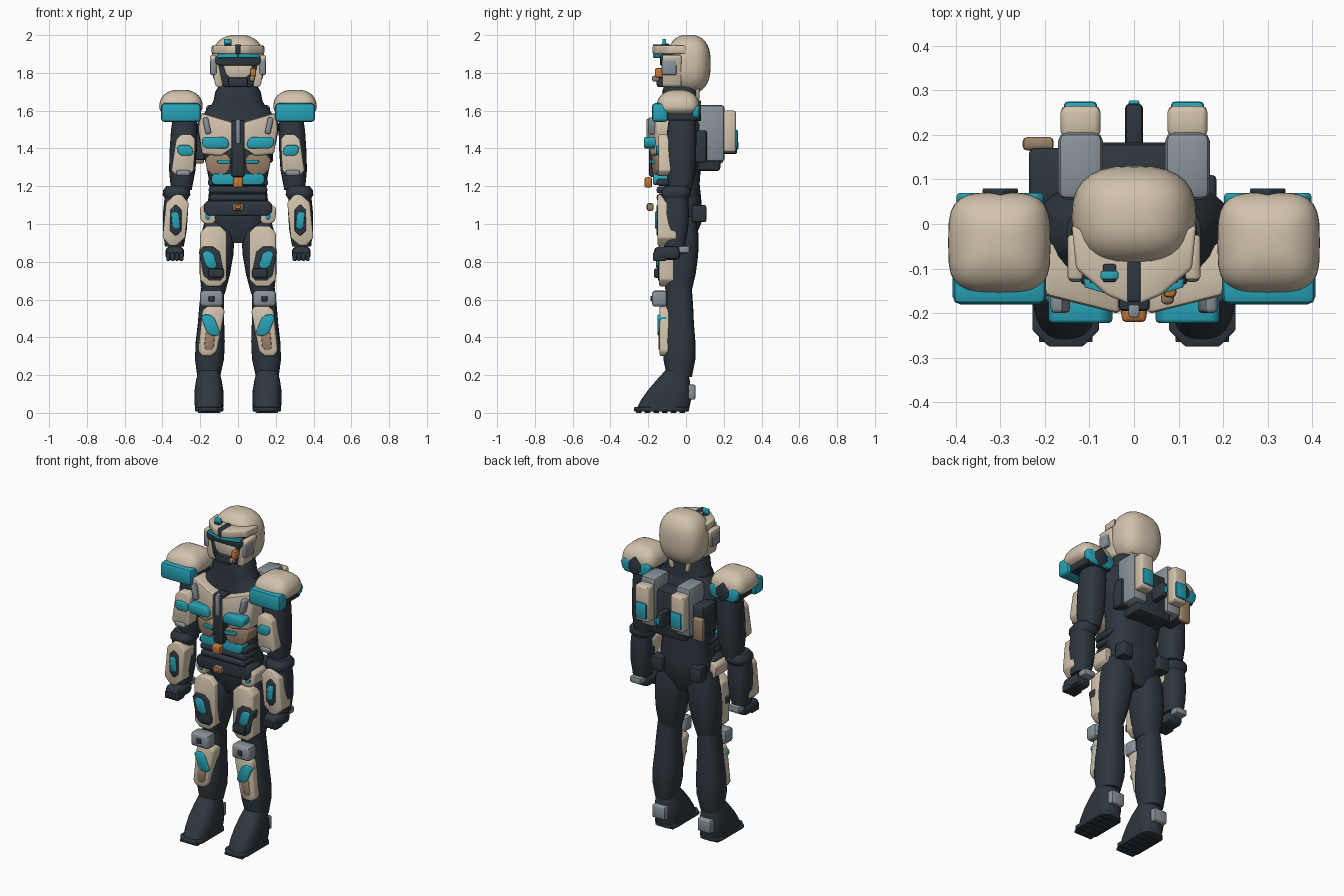
import bpy, bmesh, math
from mathutils import Vector, Matrix

cube = bpy.data.objects.get("Cube")
if cube:
    bpy.data.objects.remove(cube, do_unlink=True)


def material(name, *color):
    made = bpy.data.materials.new(name)
    made.use_nodes = True
    made.diffuse_color = (*color, 1)
    made.node_tree.nodes["Principled BSDF"].inputs["Base Color"].default_value = (*color, 1)
    return made


SAND = material("sand armour", .64, .54, .41)
DARK = material("dark suit", .027, .038, .049)
TEAL = material("teal panel", .02, .37, .48)
GREY = material("grey metal", .25, .29, .32)
TAN = material("tan leather", .33, .22, .14)
ORANGE = material("orange accent", .55, .19, .04)


def finish(name, mat, bm, mirror):
    bmesh.ops.recalc_face_normals(bm, faces=bm.faces[:])
    mesh = bpy.data.meshes.new(name)
    bm.to_mesh(mesh)
    bm.free()
    for face in mesh.polygons:
        face.use_smooth = True
    mesh.set_sharp_from_angle(angle=math.radians(45))
    mesh.materials.append(mat)
    part = bpy.data.objects.new(name, mesh)
    bpy.context.scene.collection.objects.link(part)
    if mirror:
        part.modifiers.new("Mirror", 'MIRROR').use_mirror_merge = False


def soften(bm, width):
    bmesh.ops.recalc_face_normals(bm, faces=bm.faces[:])
    bmesh.ops.bevel(bm, geom=bm.edges[:], offset=width, segments=2, profile=.5,
                    affect='EDGES', clamp_overlap=True)


def skin(bm, loops):
    """Closed surface through rings of vertices."""
    for lower, upper in zip(loops, loops[1:]):
        for i in range(len(lower)):
            bm.faces.new((lower[i - 1], lower[i], upper[i], upper[i - 1]))
    bm.faces.new(loops[0])
    bm.faces.new(loops[-1])


def box(name, mat, at, size, bevel=.01, mirror=False, tilt=0):
    """Rounded box, optionally rolled about the y axis."""
    bm = bmesh.new()
    bmesh.ops.create_cube(bm, size=1)
    bmesh.ops.scale(bm, vec=Vector(size), verts=bm.verts)
    soften(bm, bevel)
    bm.transform(Matrix.Translation(at) @ Matrix.Rotation(math.radians(tilt), 4, 'Y'))
    finish(name, mat, bm, mirror)


def plate(name, mat, outline, start, thick, bevel=.008, mirror=False, flat=False, slope=0):
    """Extruded outline, upright or flat; slope sweeps an upright plate back along its sides."""
    bm = bmesh.new()
    loops = []
    for depth in (start, start + thick):
        loops.append([bm.verts.new((a, b, depth) if flat else (a, depth + slope * abs(a), b))
                      for a, b in outline])
    skin(bm, loops)
    soften(bm, bevel)
    finish(name, mat, bm, mirror)


def panel(name, mat, at, size, start, thick=.05, cut=.25, lean=0, taper=0, **options):
    """Plate with an eight-sided outline: a rectangle with cut corners, leaned and tapered."""
    half_w, half_h = size[0] / 2, size[1] / 2
    trim = cut * min(size)
    outline = []
    for sx, sy, side_first in ((1, -1, False), (1, 1, True), (-1, 1, False), (-1, -1, True)):
        ends = [(half_w - trim, half_h), (half_w, half_h - trim)]
        for a, b in reversed(ends) if side_first else ends:
            v = sy * b
            outline.append((at[0] + sx * a * (1 + taper * v / half_h) + lean * v, at[1] + v))
    plate(name, mat, outline, start, thick, **options)


def loft(name, mat, rings, power, mirror, sides=28):
    """Skin of superellipse rings given as (centre, radius x, radius y)."""
    bm = bmesh.new()
    loops = []
    for centre, rx, ry in rings:
        loop = []
        for i in range(sides):
            c, s = math.cos(math.tau * i / sides), math.sin(math.tau * i / sides)
            offset = Vector((rx * math.copysign(abs(c) ** (2 / power), c),
                             ry * math.copysign(abs(s) ** (2 / power), s), 0))
            loop.append(bm.verts.new(centre + offset))
        loops.append(loop)
    skin(bm, loops)
    finish(name, mat, bm, mirror)


def limb(name, mat, low, high, radii, depth=(1.1, 1.1), power=2.5, mirror=True):
    """Evenly spaced rings from low to high; depth is y radius over x radius at each end."""
    rings = []
    for i, radius in enumerate(radii):
        t = i / (len(radii) - 1)
        ratio = depth[0] + (depth[1] - depth[0]) * t
        rings.append((Vector(low).lerp(Vector(high), t), radius, radius * ratio))
    loft(name, mat, rings, power, mirror)


def shell(name, mat, at, rx, ry, drop, rise, round_by, power, mirror=False, steps=9):
    """Rounded dome with its own drop below and rise above the widest ring."""
    rings = []
    for i in range(-steps + 1, steps):
        u = math.sin(math.pi / 2 * i / steps)
        k = (1 - abs(u) ** round_by) ** (1 / round_by)
        rings.append((Vector(at) + Vector((0, 0, u * (rise if u > 0 else drop))), rx * k, ry * k))
    loft(name, mat, rings, power, mirror)


# Head and helmet
shell("helmet", SAND, at=(0, .015, 1.85), rx=.14, ry=.116, drop=.16, rise=.152, round_by=2.5, power=2.6)
panel("face_recess", DARK, at=(0, 1.81), size=(.22, .17), start=-.12, thick=.1)
panel("face_panel", SAND, at=(0, 1.815), size=(.14, .09), start=-.13, taper=.2, bevel=.005)
panel("visor", DARK, at=(0, 1.87), size=(.24, .06), start=-.17, thick=.09, slope=.3, bevel=.006)
panel("visor_glow", TEAL, at=(.056, 1.89), size=(.11, .02), start=-.175, thick=.02,
      slope=.3, bevel=.002, mirror=True)
plate("brow", SAND, [(.01, -.18), (.06, -.16), (.13, -.1), (.14, 0), (.01, -.08)],
      start=1.9, thick=.045, flat=True, mirror=True)
box("brow_notch", DARK, at=(0, -.13, 1.925), size=(.03, .09, .05), bevel=.004)
box("brow_light", TEAL, at=(-.055, -.115, 1.96), size=(.04, .02, .04), bevel=.005)
box("brow_light_base", DARK, at=(-.055, -.11, 1.945), size=(.03, .04, .02), bevel=.004)
panel("cheek_guard", SAND, at=(.115, 1.81), size=(.04, .17), start=-.125, thick=.1, lean=.2, mirror=True)
box("ear_unit", GREY, at=(.13, -.09, 1.83), size=(.035, .08, .085), mirror=True)
box("chin_unit", DARK, at=(0, -.12, 1.75), size=(.1, .07, .05))
box("mic_tip", ORANGE, at=(.08, -.14, 1.8), size=(.03, .05, .05))
box("mic_arm", TAN, at=(.075, -.16, 1.77), size=(.03, .04, .03))
box("nape_fin", SAND, at=(.06, .06, 1.7), size=(.03, .025, .09), tilt=12, mirror=True)

# Neck and torso
limb("neck", DARK, low=(0, -.03, 1.55), high=(0, -.03, 1.75), radii=(.2, .16, .13, .12, .09),
     depth=(.5, .9), mirror=False)
limb("torso", DARK, low=(0, -.02, .9), high=(0, -.02, 1.63),
     radii=(.08, .15, .16, .15, .17, .2, .22, .15), depth=(.7, .5), power=2.8, mirror=False)
plate("chest_plate", SAND, [(.03, 1.54), (.2, 1.59), (.21, 1.5), (.19, 1.37), (.09, 1.36), (.03, 1.4)],
      start=-.21, thick=.12, bevel=.012, slope=.25, mirror=True)
panel("lower_chest_plate", TAN, at=(.105, 1.315), size=(.13, .11), start=-.195, thick=.1,
      taper=.15, slope=.25, mirror=True)
panel("chest_panel", TEAL, at=(.12, 1.43), size=(.14, .06), start=-.222, thick=.07, lean=.2, mirror=True)
panel("rib_strip", TEAL, at=(.075, 1.33), size=(.07, .02), start=-.205, slope=.2, bevel=.003, mirror=True)
box("sternum", DARK, at=(0, -.14, 1.4), size=(.07, .11, .3))
box("sternum_strip", GREY, at=(0, -.195, 1.49), size=(.024, .03, .13), bevel=.005)
box("collar_clip", GREY, at=(.165, -.17, 1.52), size=(.03, .06, .09), tilt=12, mirror=True)
for i in range(3):
    box(f"abdomen_fold_{i}", DARK, at=(0, -.08, 1.14 + .04 * i), size=(.3 + .01 * i, .15, .035), bevel=.012)

# Belts and hips
panel("waist_panel", TEAL, at=(0, 1.237), size=(.28, .06), start=-.2, thick=.08, slope=.2)
box("waist_clasp", ORANGE, at=(0, -.2, 1.22), size=(.055, .04, .055))
panel("belt", DARK, at=(0, 1.085), size=(.36, .08), start=-.185, thick=.13, slope=.2)
box("buckle", TAN, at=(0, -.19, 1.09), size=(.06, .035, .04))
box("buckle_stud", ORANGE, at=(0, -.2, 1.09), size=(.03, .02, .02), bevel=.003)
panel("hip_plate", SAND, at=(.16, 1.05), size=(.08, .1), start=-.165, thick=.12, lean=.1, slope=.2, mirror=True)
panel("hip_light", TEAL, at=(.16, 1.04), size=(.03, .03), start=-.172, slope=.2, bevel=.003, mirror=True)
box("hip_pouch", DARK, at=(.13, .07, 1.055), size=(.075, .075, .09), mirror=True)

# Legs
limb("thigh", DARK, low=(.13, -.04, .63), high=(.1, -.02, 1.04), radii=(.06, .08, .09, .09, .07), depth=(1.1, 1))
panel("thigh_plate", SAND, at=(.13, .83), size=(.14, .32), start=-.142, thick=.08, mirror=True)
panel("thigh_inset", DARK, at=(.14, .79), size=(.11, .18), start=-.149, lean=.2, bevel=.004, mirror=True)
panel("thigh_panel", TEAL, at=(.15, .81), size=(.06, .09), start=-.158, lean=.3, bevel=.005, mirror=True)
box("thigh_pad", DARK, at=(.115, -.145, .74), size=(.08, .05, .05), mirror=True)
box("knee_pad", GREY, at=(.14, -.14, .605), size=(.12, .08, .085), bevel=.016, mirror=True)
box("knee_stud", DARK, at=(.14, -.18, .605), size=(.03, .015, .03), bevel=.004, mirror=True)
limb("calf", DARK, low=(.155, -.035, .19), high=(.135, -.035, .66),
     radii=(.06, .077, .077, .07, .066, .06), mirror=True)
panel("shin_plate", SAND, at=(.145, .435), size=(.11, .27), start=-.14, thick=.08,
      lean=-.15, taper=.1, bevel=.012, mirror=True)
panel("shin_strap", TAN, at=(.15, .385), size=(.05, .1), start=-.146, lean=-.1, bevel=.004, mirror=True)
panel("shin_panel", TEAL, at=(.145, .465), size=(.07, .11), start=-.152, lean=.4, bevel=.005, mirror=True)

# Boots
limb("boot", DARK, low=(.153, -.125, .015), high=(.155, -.05, .225),
     radii=(.074, .078, .076, .068, .054), depth=(1.9, 1.1), power=2.8)
panel("sole", DARK, at=(.153, -.13), size=(.15, .29), start=.008, thick=.022, flat=True, bevel=.004, mirror=True)
for i in range(6):
    box(f"tread_{i}", DARK, at=(.153, .046 * i - .25, .008), size=(.12, .03, .016), bevel=.003, mirror=True)
box("heel_unit", GREY, at=(.155, .022, .11), size=(.09, .055, .08), mirror=True)

# Arms
limb("upper_arm", DARK, low=(.3, -.03, 1.18), high=(.28, -.02, 1.6), radii=(.055, .07, .072, .07, .06))
panel("upper_arm_plate", SAND, at=(.285, 1.365), size=(.11, .22), start=-.145, thick=.1,
      lean=-.1, taper=-.1, mirror=True)
panel("upper_arm_panel", TEAL, at=(.28, 1.39), size=(.08, .055), start=-.158, lean=.2, bevel=.005, mirror=True)
box("upper_arm_clip", GREY, at=(.29, -.13, 1.27), size=(.075, .05, .03), mirror=True)
limb("elbow", DARK, low=(.326, -.055, 1.13), high=(.325, -.05, 1.2), radii=(.058, .073, .072, .055))
limb("forearm", DARK, low=(.337, -.06, .88), high=(.328, -.055, 1.15), radii=(.05, .063, .066, .06))
panel("forearm_plate", SAND, at=(.33, 1.02), size=(.12, .27), start=-.15, thick=.1,
      lean=-.1, cut=.35, mirror=True)
panel("forearm_inset", DARK, at=(.33, 1.02), size=(.06, .16), start=-.157, cut=.4, bevel=.004, mirror=True)
panel("forearm_panel", TEAL, at=(.33, 1.02), size=(.04, .09), start=-.165, lean=.1, bevel=.004, mirror=True)
box("hand", DARK, at=(.335, -.1, .845), size=(.1, .14, .07), bevel=.024, mirror=True)
for i in range(4):
    box(f"finger_{i}", DARK, at=(.3 + .023 * i, -.14, .827), size=(.021, .07, .045), bevel=.007, mirror=True)
box("wrist_unit", GREY, at=(.335, -.01, .865), size=(.075, .06, .04), mirror=True)

# Shoulders
shell("shoulder_dome", SAND, at=(.302, -.042, 1.62), rx=.115, ry=.113, drop=.05, rise=.092,
      round_by=2.3, power=3.6, mirror=True)
box("shoulder_front", TEAL, at=(.302, -.138, 1.59), size=(.21, .085, .1), bevel=.018, mirror=True)
box("shoulder_pad", DARK, at=(.3, -.025, 1.575), size=(.17, .17, .055), mirror=True)
panel("shoulder_back", TEAL, at=(.3, 1.59), size=(.19, .08), start=.035, thick=.035, taper=.1, mirror=True)
panel("shoulder_back_pad", DARK, at=(.3, 1.6), size=(.08, .11), start=.03, cut=.45, mirror=True)

# Backpack
box("pack", DARK, at=(0, .105, 1.42), size=(.24, .155, .28), bevel=.018)
box("pack_rail", GREY, at=(.12, .13, 1.48), size=(.1, .15, .3), bevel=.018, mirror=True)
box("pack_cell", SAND, at=(.12, .23, 1.49), size=(.09, .07, .22), bevel=.014, mirror=True)
box("cell_panel", TEAL, at=(.12, .265, 1.45), size=(.075, .02, .1), mirror=True)
box("pack_latch", DARK, at=(0, .22, 1.415), size=(.04, .1, .09))
box("latch_light", TEAL, at=(0, .27, 1.415), size=(.024, .015, .04), bevel=.004)
box("side_pouch", DARK, at=(-.17, .105, 1.43), size=(.13, .13, .18))
box("pouch_flap", TAN, at=(-.215, .18, 1.39), size=(.07, .03, .14))
box("side_canister", DARK, at=(.155, .07, 1.41), size=(.06, .08, .17))
